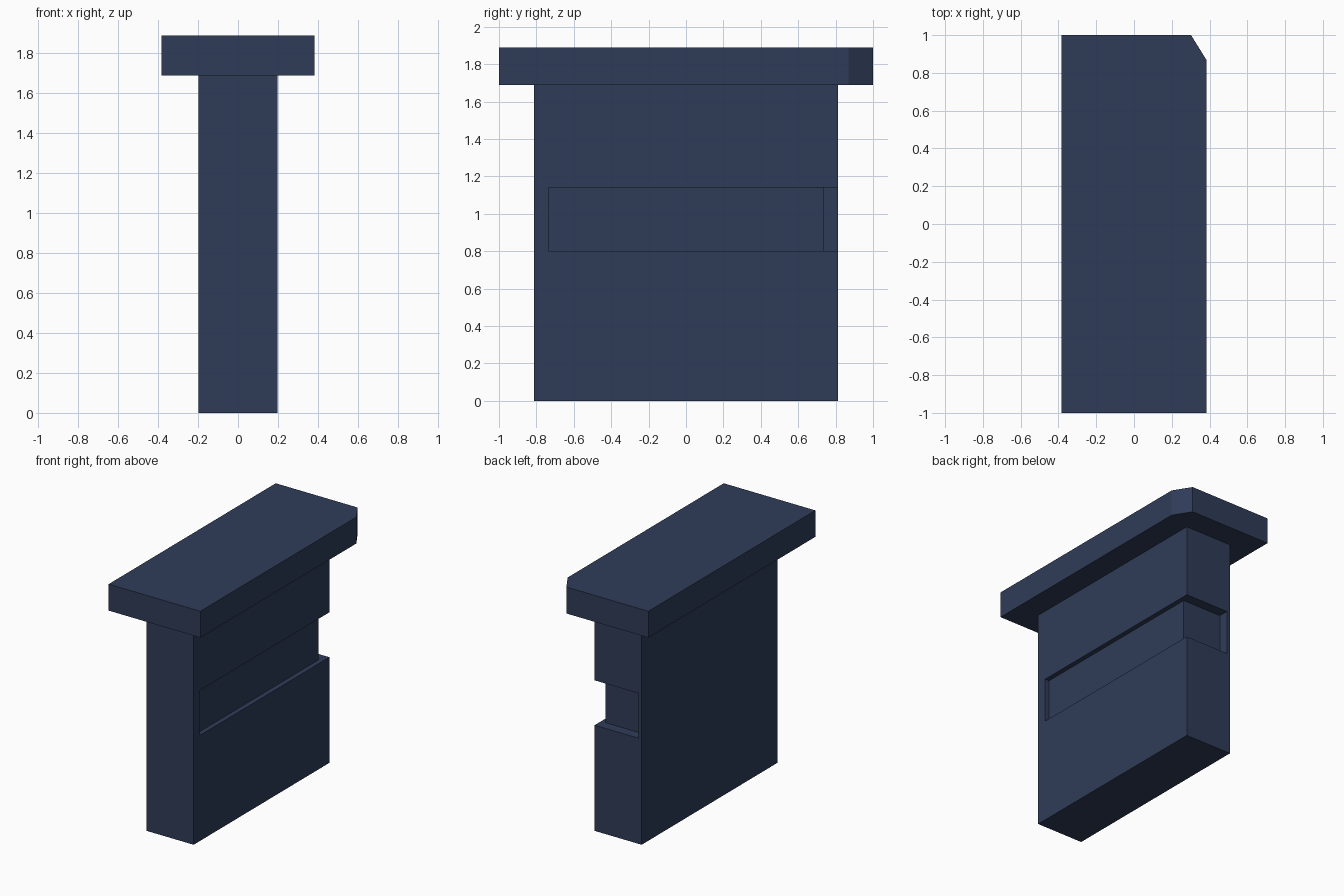
import bpy
import bmesh

default = bpy.data.objects.get("Cube")
if default:
    bpy.data.objects.remove(default, do_unlink=True)

navy = bpy.data.materials.new("dark navy")
navy.use_nodes = True
colour = (0.028, 0.045, 0.098, 1)
navy.diffuse_color = colour
navy.node_tree.nodes["Principled BSDF"].inputs["Base Color"].default_value = colour


def prism(name, plan, bottom, top):
    """Extrude a flat plan outline upwards between two heights."""
    bm = bmesh.new()
    face = bm.faces.new([bm.verts.new((x, y, bottom)) for x, y in plan])
    grown = bmesh.ops.extrude_face_region(bm, geom=[face])
    verts = [g for g in grown["geom"] if isinstance(g, bmesh.types.BMVert)]
    bmesh.ops.translate(bm, verts=verts, vec=(0, 0, top - bottom))
    bmesh.ops.recalc_face_normals(bm, faces=bm.faces)
    mesh = bpy.data.meshes.new(name)
    bm.to_mesh(mesh)
    bm.free()
    mesh.materials.append(navy)
    obj = bpy.data.objects.new(name, mesh)
    bpy.context.collection.objects.link(obj)
    return obj


# Upright slab
W, D, H = 0.197, 0.812, 1.69
body = prism("body", [(-W, -D), (W, -D), (W, D), (-W, D)], 0, H)

# Shallow label recess that wraps from the left side around the back corner
side_floor, back_floor, out = W - 0.036, 0.735, 0.1
cutter = prism("recess_cutter", [
    (side_floor, -0.735), (W + out, -0.735), (W + out, D + out),
    (-0.17, D + out), (-0.17, back_floor), (side_floor, back_floor)], 0.80, 1.14)
cutter.hide_render = True
cutter.hide_set(True)
cutter.display_type = 'WIRE'
cut = body.modifiers.new("recess", 'BOOLEAN')
cut.operation = 'DIFFERENCE'
cut.solver = 'EXACT'
cut.object = cutter

# Overhanging cap with one clipped corner
X, Y = 0.384, 1.0
prism("cap", [(-X, -Y), (X, -Y), (X, 0.868), (0.302, Y), (-X, Y)], H, 1.89)
